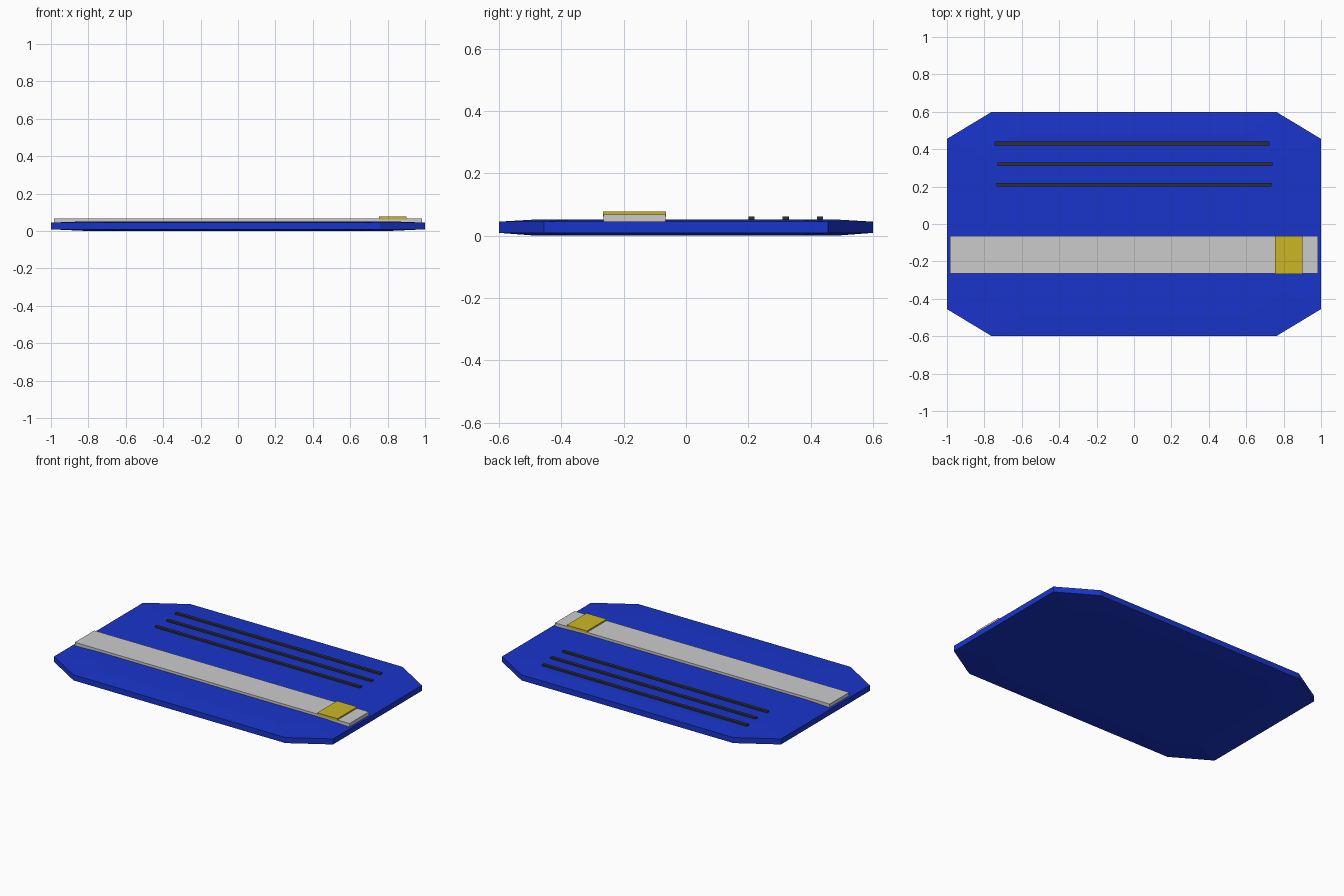
import bpy

if "Cube" in bpy.data.objects:
    bpy.data.objects.remove(bpy.data.objects["Cube"])

def material(name, rgb):
    m = bpy.data.materials.new(name)
    m.diffuse_color = (*rgb, 1)
    m.use_nodes = True
    m.node_tree.nodes["Principled BSDF"].inputs["Base Color"].default_value = m.diffuse_color
    return m

def mesh_object(name, verts, faces, mat=None):
    me = bpy.data.meshes.new(name)
    me.from_pydata(verts, [], faces)
    ob = bpy.data.objects.new(name, me)
    bpy.context.collection.objects.link(ob)
    if mat:
        me.materials.append(mat)
    return ob

def box(name, x0, x1, y0, y1, z0, z1, mat=None):
    v = [(x, y, z) for z in (z0, z1) for x, y in ((x0, y0), (x1, y0), (x1, y1), (x0, y1))]
    f = [(3, 2, 1, 0), (4, 5, 6, 7)] + [(i, (i + 1) % 4, (i + 1) % 4 + 4, i + 4) for i in range(4)]
    return mesh_object(name, v, f, mat)

blue = material("blue", (0.01, 0.035, 0.6))
yellow = material("yellow", (0.6, 0.47, 0.02))
dark = material("dark", (0.03, 0.03, 0.035))

# Card body: stacked octagon rings, with faintly raised top and bottom panels
outline = [(1, -.455), (1, .455), (.76, .6), (-.76, .6),
           (-1, .455), (-1, -.455), (-.76, -.6), (.76, -.6)]
rings = [(.80, 0), (1, .009), (1, .045), (.80, .052)]
verts = [(x * s, y * s, z) for s, z in rings for x, y in outline]
faces = [tuple(range(7, -1, -1)), tuple(range(24, 32))]
for r in range(3):
    for i in range(8):
        j = (i + 1) % 8
        faces.append((r * 8 + i, r * 8 + j, r * 8 + 8 + j, r * 8 + 8 + i))
mesh_object("card_body", verts, faces, blue)

# Grey band with a yellow patch near its right end
box("band", -.985, .985, -.265, -.065, .044, .068)
box("patch", .755, .90, -.266, -.064, .062, .077, yellow)

# Three thin dark bars
for i, (x0, x1, y) in enumerate([(-.735, .735, .21), (-.73, .74, .32), (-.745, .725, .43)]):
    box(f"text_bar_{i + 1}", x0, x1, y - .01, y + .01, .046, .062, dark)
